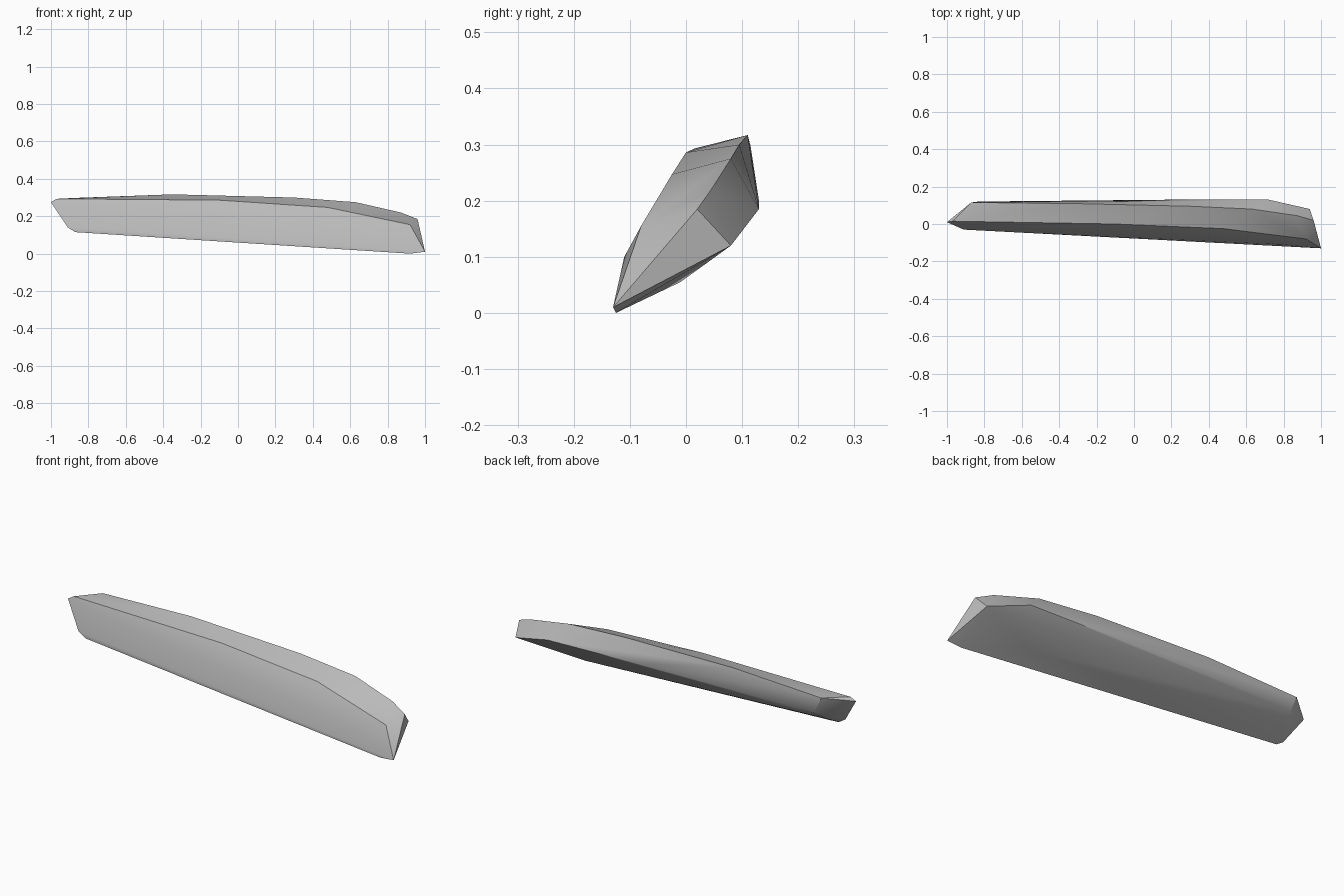
import bpy
import bmesh
import math

cube = bpy.data.objects.get("Cube")
if cube:
    bpy.data.objects.remove(cube, do_unlink=True)

# Grey stone material
stone = bpy.data.materials.new("stone_grey")
stone.use_nodes = True
colour = (0.5, 0.5, 0.5, 1)
stone.diffuse_color = colour
stone.node_tree.nodes["Principled BSDF"].inputs["Base Color"].default_value = colour

# Long edges of the shard, each running from the raised tip to the low tip
shard_edges = {
    "front_ridge": [(-.97, .015, .293), (-.1, 0, .286), (.48, -.025, .247), (.92, -.08, .155)],
    "crest": [(-.87, .115, .298), (-.35, .11, .317), (.3, .095, .3),
              (.63, .08, .275), (.87, .045, .22), (.96, .02, .185)],
    "back_edge": [(-.83, .12, .21), (.2, .13, .2), (.72, .13, .185), (.94, .08, .12)],
    "belly": [(-.85, .05, .16), (.6, -.01, .055)],
    "keel": [(-.87, -.03, .115), (.92, -.125, 0)],
    "front_bulge": [(-.91, -.03, .14), (0, -.07, .12), (.8, -.11, .1)],
    "tips": [(-1, .01, .275), (1, -.13, .01)],
}


def build_shard(name, edges, material):
    """Wrap a faceted skin around the long edges."""
    bm = bmesh.new()
    for chain in edges.values():
        for point in chain:
            bm.verts.new(point)
    hull = bmesh.ops.convex_hull(bm, input=bm.verts)
    loose = {g for g in hull["geom_interior"] + hull["geom_unused"]
             if isinstance(g, bmesh.types.BMVert)}
    bmesh.ops.delete(bm, geom=list(loose), context="VERTS")
    bmesh.ops.recalc_face_normals(bm, faces=bm.faces)
    mesh = bpy.data.meshes.new(name)
    bm.to_mesh(mesh)
    bm.free()
    mesh.materials.append(material)
    obj = bpy.data.objects.new(name, mesh)
    bpy.context.collection.objects.link(obj)
    return obj


# Smooth the soft sides and keep the ridges crisp
shard = build_shard("stone_shard", shard_edges, stone)
bpy.ops.object.select_all(action="DESELECT")
shard.select_set(True)
bpy.context.view_layer.objects.active = shard
bpy.ops.object.shade_smooth_by_angle(angle=math.radians(35))
